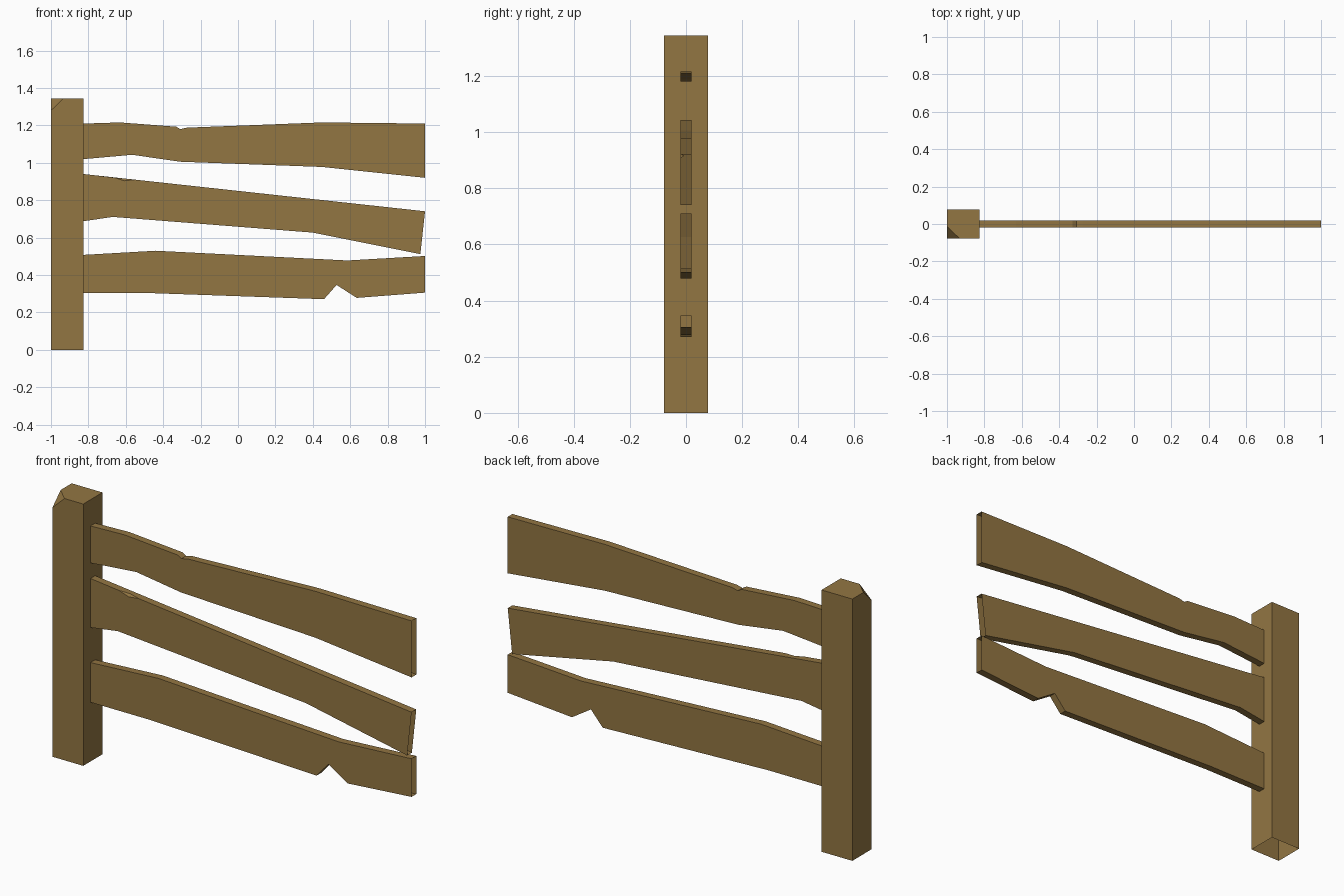
import bpy, bmesh
from mathutils import Vector

if "Cube" in bpy.data.objects:
    bpy.data.objects.remove(bpy.data.objects["Cube"])

wood = bpy.data.materials.new("wood")
wood.diffuse_color = (0.29, 0.18, 0.055, 1)
wood.use_nodes = True
wood.node_tree.nodes["Principled BSDF"].inputs["Base Color"].default_value = wood.diffuse_color

HALF_T = 0.019   # half thickness of a rail
POST_X = -0.825  # face of the post that the rails meet


def finish(name, bm):
    mesh = bpy.data.meshes.new(name)
    bm.to_mesh(mesh)
    bm.free()
    mesh.materials.append(wood)
    obj = bpy.data.objects.new(name, mesh)
    bpy.context.collection.objects.link(obj)


def rail(name, top, bottom, chip=None):
    """Open-ended board from top and bottom outlines (left to right).
    chip = index of a top point that is knocked out of the front edge only."""
    bm = bmesh.new()
    skip = () if chip is None else (chip - 1, chip, chip + 1)
    tf = [bm.verts.new((x, -HALF_T, z)) for x, z in top]
    tb = [bm.verts.new((x, HALF_T, z)) for i, (x, z) in enumerate(top) if i not in skip]
    bf = [bm.verts.new((x, -HALF_T, z)) for x, z in bottom]
    bb = [bm.verts.new((x, HALF_T, z)) for x, z in bottom]
    # broad sides
    bm.faces.new(bf + tf[::-1])
    bm.faces.new(tb + bb[::-1])
    # underside
    for i in range(len(bf) - 1):
        bm.faces.new((bf[i], bb[i], bb[i + 1], bf[i + 1]))
    # top side
    if chip is None:
        for i in range(len(tf) - 1):
            bm.faces.new((tf[i], tf[i + 1], tb[i + 1], tb[i]))
    else:
        a, b, c = (tf[i] for i in skip)
        mid = (a.co + c.co) / 2
        d = bm.verts.new((mid.x, -0.008, mid.z))
        bm.faces.new(tf[:chip] + [d] + tf[chip + 1:] + tb[::-1])
        bm.faces.new((a, b, d))
        bm.faces.new((b, c, d))
    finish(name, bm)


# Post: box with one chopped top corner and an open underside
bm = bmesh.new()
bmesh.ops.create_cube(bm, size=1)
for v in bm.verts:
    v.co = Vector((POST_X if v.co.x > 0 else -1,
                   0.078 if v.co.y > 0 else -0.078,
                   1.345 if v.co.z > 0 else 0))
p, q, r = Vector((-1, -0.078, 1.28)), Vector((-0.932, -0.078, 1.345)), Vector((-1, -0.012, 1.345))
n = (q - p).cross(r - p)
if n.z < 0:
    n.negate()
cut = bmesh.ops.bisect_plane(bm, geom=bm.verts[:] + bm.edges[:] + bm.faces[:], dist=1e-5,
                             plane_co=p, plane_no=n, clear_outer=True)
bmesh.ops.holes_fill(bm, edges=[e for e in cut["geom_cut"] if isinstance(e, bmesh.types.BMEdge)], sides=0)
bmesh.ops.recalc_face_normals(bm, faces=bm.faces)
base = [f for f in bm.faces if all(v.co.z < 0.01 for v in f.verts)]
bmesh.ops.delete(bm, geom=base, context='FACES_ONLY')
finish("post", bm)

# Rails
rail("top_rail",
     [(POST_X, 1.21), (-0.63, 1.216), (-0.33, 1.193), (-0.308, 1.18), (-0.275, 1.188), (0.45, 1.216), (1, 1.21)],
     [(POST_X, 1.02), (-0.565, 1.043), (-0.31, 1.006), (0.45, 0.978), (1, 0.92)])

rail("middle_rail",
     [(POST_X, 0.94), (-0.665, 0.922), (-0.607, 0.904), (-0.55, 0.91), (1, 0.741)],
     [(POST_X, 0.688), (-0.67, 0.711), (0.4, 0.627), (0.975, 0.512)], chip=2)

rail("bottom_rail",
     [(POST_X, 0.508), (-0.44, 0.53), (0.585, 0.478), (1, 0.502)],
     [(POST_X, 0.304), (-0.48, 0.304), (0.46, 0.271), (0.527, 0.347), (0.635, 0.278), (1, 0.306)])
